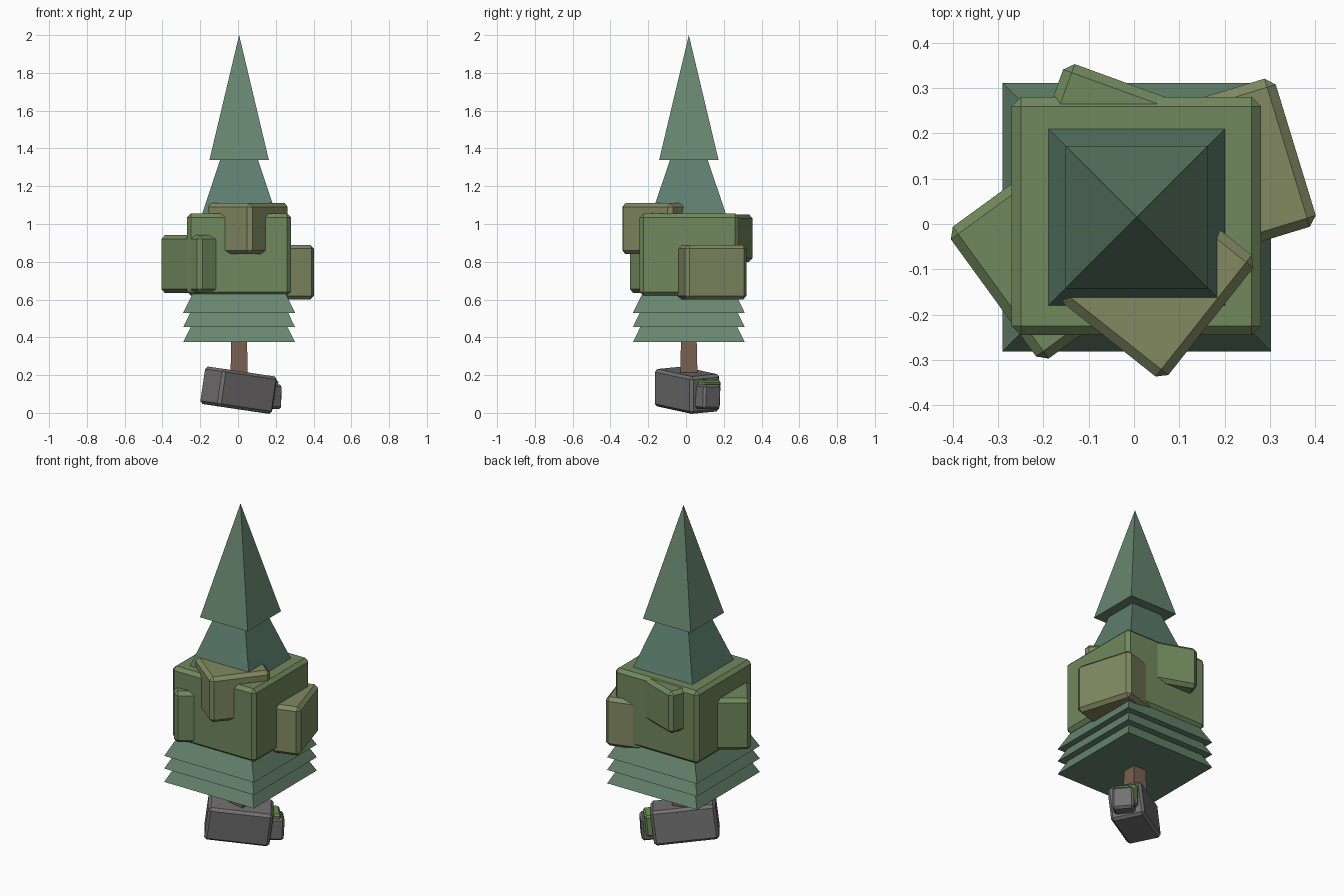
import bpy, bmesh
from math import radians, sqrt
from mathutils import Matrix, Euler

if "Cube" in bpy.data.objects:
    bpy.data.objects.remove(bpy.data.objects["Cube"])

CX, CY = 0.006, 0.015


def material(name, rgb):
    m = bpy.data.materials.new(name)
    m.diffuse_color = (*rgb, 1)
    m.use_nodes = True
    m.node_tree.nodes["Principled BSDF"].inputs["Base Color"].default_value = m.diffuse_color
    return m


PINE = material("pine_green", (0.135, 0.24, 0.16))
PINE_DARK = material("pine_dark", (0.11, 0.21, 0.155))
LEAF = material("leaf_green", (0.165, 0.25, 0.11))
OLIVE = material("olive_green", (0.22, 0.25, 0.12))
BARK = material("bark_brown", (0.19, 0.115, 0.08))
ROCK = material("rock_grey", (0.17, 0.165, 0.165))
MOSS = material("moss_green", (0.15, 0.28, 0.09))


def finish(name, bm, mat):
    mesh = bpy.data.meshes.new(name)
    bm.to_mesh(mesh)
    bm.free()
    obj = bpy.data.objects.new(name, mesh)
    bpy.context.collection.objects.link(obj)
    mesh.materials.append(mat)
    return obj


def block(name, loc, size, rot, mat, bevel):
    """Box with chamfered edges; rot in degrees."""
    bm = bmesh.new()
    bmesh.ops.create_cube(bm, size=1, matrix=Matrix.Diagonal((*size, 1)))
    bmesh.ops.bevel(bm, geom=bm.edges[:], offset=bevel, segments=1,
                    affect='EDGES', profile=0.5)
    obj = finish(name, bm, mat)
    obj.location = loc
    obj.rotation_euler = Euler([radians(a) for a in rot])
    return obj


def tier(name, z0, z1, half0, half1, mat):
    """Four-sided cone or frustum aligned with the axes."""
    bm = bmesh.new()
    bmesh.ops.create_cone(bm, cap_ends=True, segments=4,
                          radius1=half0 * sqrt(2), radius2=half1 * sqrt(2),
                          depth=z1 - z0, matrix=Matrix.Rotation(radians(45), 4, 'Z'))
    bmesh.ops.remove_doubles(bm, verts=bm.verts[:], dist=1e-5)
    obj = finish(name, bm, mat)
    obj.location = (CX, CY, (z0 + z1) / 2)
    return obj


# Rocks at the foot, with moss between them
block("base_rock", (0.003, 0.005, 0.12), (0.355, 0.19, 0.20), (4.6, 7, 34.6), ROCK, 0.015)
block("small_rock", (0.14, 0.093, 0.088), (0.155, 0.118, 0.13), (0, 3, 40), ROCK, 0.012)
block("moss_patch", (0.157, 0.122, 0.112), (0.05, 0.125, 0.125), (0, 5, 40), MOSS, 0.01)

# Trunk
tier("trunk", 0.15, 0.45, 0.047, 0.040, BARK)

# Skirt of three tiers, then the two upper tiers
for i, z in enumerate((0.375, 0.455, 0.53)):
    tier(f"lower_tier_{i + 1}", z, z + 0.6, 0.296, 0.0, PINE)
tier("middle_tier", 0.90, 1.64, 0.247, 0.0, PINE_DARK)
tier("top_tier", 1.34, 2.0, 0.157, 0.0, PINE)

# Blocky leaf mass with four turned clumps
block("leaf_core", (0.005, 0.0175, 0.838), (0.55, 0.525, 0.435), (0, 0, 0), LEAF, 0.02)
for name, x, y, z, sx, sy, sz, turn, mat in (
        ("leaf_clump_right", 0.209, 0.118, 0.745, 0.31, 0.342, 0.29, 17, OLIVE),
        ("leaf_clump_left", -0.185, -0.072, 0.788, 0.36, 0.31, 0.305, -54, LEAF),
        ("leaf_clump_front", 0.052, -0.122, 0.975, 0.342, 0.30, 0.27, 51.6, OLIVE),
        ("leaf_clump_back", -0.048, 0.142, 0.925, 0.34, 0.34, 0.25, -20, LEAF)):
    block(name, (x, y, z), (sx, sy, sz), (0, 0, turn), mat, 0.02)
